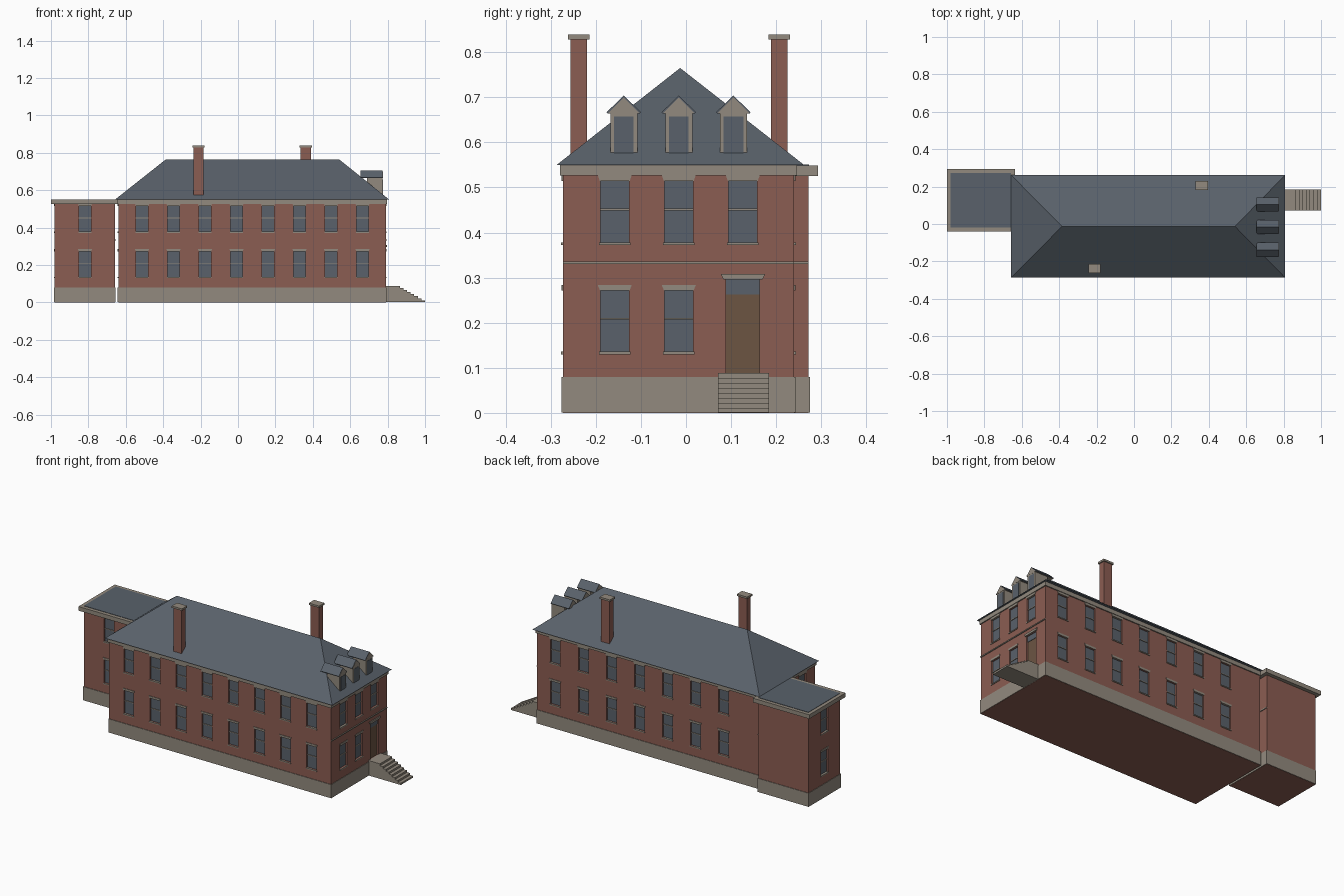
import bpy, bmesh

cube = bpy.data.objects.get("Cube")
if cube:
    bpy.data.objects.remove(cube, do_unlink=True)


def material(name, rgb):
    m = bpy.data.materials.new(name)
    m.use_nodes = True
    m.diffuse_color = (*rgb, 1)
    m.node_tree.nodes["Principled BSDF"].inputs["Base Color"].default_value = (*rgb, 1)
    return m


BRICK = material("brick", (0.26, 0.11, 0.085))
STONE = material("stone", (0.29, 0.255, 0.21))
SLATE = material("slate", (0.10, 0.12, 0.145))
DOOR = material("door_wood", (0.15, 0.09, 0.055))

parts = {}


def part(name, mat):
    """Return the mesh collected under a part name."""
    return parts.setdefault(name, (mat, bmesh.new()))[1]


def box(name, mat, x, y, z, taper=0, axis=0):
    """Box from three ranges; taper narrows the bottom along an axis."""
    bm = part(name, mat)
    mid = [sum(r) / 2 for r in (x, y, z)]
    size = [r[1] - r[0] for r in (x, y, z)]
    for v in bmesh.ops.create_cube(bm, size=1)["verts"]:
        low = v.co.z < 0
        for i in range(3):
            v.co[i] = mid[i] + v.co[i] * (size[i] - (taper if low and i == axis else 0))


def prism(name, mat, profile, x):
    """Extrude a closed y-z profile along x."""
    bm = part(name, mat)
    ends = [[bm.verts.new((px, y, z)) for y, z in profile] for px in x]
    bm.faces.new(ends[0])
    bm.faces.new(ends[1][::-1])
    n = len(profile)
    for i in range(n):
        j = (i + 1) % n
        bm.faces.new((ends[0][i], ends[1][i], ends[1][j], ends[0][j]))


def wall_box(name, mat, wall, u, d, z, taper=0):
    """Box on a wall: u runs along it, d measures outward from it."""
    axis, sign, plane, _ = wall
    out = sorted(plane + sign * k for k in d)
    x, y = (out, u) if axis == 0 else (u, out)
    box(name, mat, x, y, z, taper, 1 - axis)


def opening(wall, c, half, z, mat, label):
    """Recess cut in the wall with a panel at the back."""
    u = (c - half, c + half)
    wall_box(wall[3] + "_cutter", BRICK, wall, u, (-0.012, 0.02), z)
    wall_box(label, mat, wall, u, (-0.013, -0.009), z)


def window(wall, c, z0, head):
    z1 = z0 + 0.136
    opening(wall, c, 0.032, (z0, z1), SLATE, "window_glass")
    wall_box("window_rails", STONE, wall, (c - 0.032, c + 0.032), (-0.011, -0.005), (z0 + 0.071, z0 + 0.075))
    wall_box("window_sills", STONE, wall, (c - 0.035, c + 0.035), (-0.01, 0.004), (z0 - 0.006, z0))
    wall_box("window_lintels", STONE, wall, (c - 0.038, c + 0.038), (-0.01, 0.003), (z1, z1 + head), 0.01)


LOWER, UPPER = (0.136, 0.012), (0.378, 0.014)


def windows(wall, centres, rows=(LOWER, UPPER)):
    for c in centres:
        for z0, head in rows:
            window(wall, c, z0, head)


def block(name, x, y):
    """Brick storey block on a stone base."""
    box(name + "_walls", BRICK, x, y, (0, 0.54))
    box(name + "_base", STONE, (x[0] - 0.003, x[1] + 0.003), (y[0] - 0.003, y[1] + 0.003), (0.0008, 0.08))


# Main house and rear wing
MX, MY = (-0.64, 0.791), (-0.273, 0.24)
WX, WY = (-0.98, -0.657), (-0.02, 0.272)
block("main", MX, MY)
block("wing", WX, WY)
box("main_cornice", STONE, (MX[0] - 0.006, MX[1] + 0.006), (MY[0] - 0.006, MY[1] + 0.006), (0.527, 0.55))
box("wing_cornice", STONE, (-1.0, -0.636), (-0.041, 0.293), (0.525, 0.549))
box("wing_flat_roof", SLATE, (-0.98, -0.657), (-0.02, 0.273), (0.545, 0.551))

# Windows
front = (1, -1, MY[0], "main")
back = (1, 1, MY[1], "main")
end = (0, 1, MX[1], "main")
windows(front, [-0.513 + 0.1684 * i for i in range(8)])
windows(back, [0.675 - 0.181 * i for i in range(7)])
windows(end, (-0.158, -0.016))
windows(end, (0.126,), (UPPER,))
windows((0, -1, MX[0], "main"), (-0.158,))
windows((1, -1, WY[0], "wing"), (-0.818,))
windows((0, -1, WX[0], "wing"), (0.126,))

# Belt course on the entrance end
wall_box("belt_course", STONE, end, MY, (-0.005, 0.005), (0.33, 0.336))
wall_box("belt_course", STONE, (0, 1, WX[1], "wing"), (0.2, WY[1]), (-0.005, 0.004), (0.33, 0.336))

# Entrance door, transom light and head
opening(end, 0.126, 0.037, (0.085, 0.296), DOOR, "door")
wall_box("transom_light", SLATE, end, (0.089, 0.163), (-0.01, -0.007), (0.263, 0.296))
wall_box("door_head", STONE, end, (0.077, 0.176), (-0.01, 0.006), (0.296, 0.308), 0.012)

# Entrance steps, extruded from a staircase outline
STEPS = 8
rise, tread = 0.088 / STEPS, (1.0 - 0.865) / (STEPS - 1)
outline = [(0.79, 0.0008), (0.79, 0.088)]
for i in range(STEPS):
    sx = 0.865 + tread * i
    outline += [(sx, 0.088 - rise * i), (sx, max(0.0008, 0.088 - rise * (i + 1)))]
bm = part("entrance_steps", STONE)
sides = [[bm.verts.new((x, y, z)) for x, z in outline] for y in (0.071, 0.184)]
bm.faces.new(sides[0])
bm.faces.new(sides[1][::-1])
for i in range(len(outline)):
    j = (i + 1) % len(outline)
    bm.faces.new((sides[0][i], sides[1][i], sides[1][j], sides[0][j]))

# Hipped roof
bm = part("hipped_roof", SLATE)
eave = [bm.verts.new(p + (0.55,)) for p in ((-0.657, -0.287), (0.808, -0.287), (0.808, 0.262), (-0.657, 0.262))]
r0, r1 = [bm.verts.new((x, -0.013, 0.765)) for x in (-0.385, 0.54)]
for f in (eave[::-1], (eave[0], eave[1], r1, r0), (eave[2], eave[3], r0, r1),
          (eave[1], eave[2], r1), (eave[3], eave[0], r0)):
    bm.faces.new(f)

# Dormers on the entrance slope
for c in (-0.138, -0.016, 0.105):
    box("dormer_bodies", STONE, (0.69, 0.773), (c - 0.03, c + 0.03), (0.575, 0.668))
    box("dormer_glass", SLATE, (0.77, 0.7745), (c - 0.022, c + 0.022), (0.577, 0.657))
    prism("dormer_gables", STONE, [(c - 0.036, 0.664), (c + 0.036, 0.664), (c, 0.7)], (0.655, 0.774))
    for s in (-1, 1):
        prism("dormer_roofs", SLATE, [(c, 0.7), (c, 0.704), (c + s * 0.038, 0.667), (c + s * 0.036, 0.664)],
              (0.655, 0.773))

# Chimneys
for cx, cy, foot in ((-0.211, -0.238, 0.56), (0.362, 0.207, 0.56)):
    box("chimney_shafts", BRICK, (cx - 0.027, cx + 0.027), (cy - 0.018, cy + 0.018), (foot, 0.83))
    box("chimney_caps", STONE, (cx - 0.033, cx + 0.033), (cy - 0.024, cy + 0.024), (0.828, 0.839))

# Turn the collected parts into objects
objects = {}
for name, (mat, bm) in parts.items():
    bmesh.ops.recalc_face_normals(bm, faces=bm.faces)
    mesh = bpy.data.meshes.new(name)
    bm.to_mesh(mesh)
    bm.free()
    mesh.materials.append(mat)
    objects[name] = bpy.data.objects.new(name, mesh)
    bpy.context.collection.objects.link(objects[name])

# Cut the window and door recesses
for name in ("main", "wing"):
    cutter = objects[name + "_cutter"]
    cutter.hide_render = True
    cutter.hide_viewport = True
    cut = objects[name + "_walls"].modifiers.new("recesses", "BOOLEAN")
    cut.operation = "DIFFERENCE"
    cut.solver = "EXACT"
    cut.object = cutter
